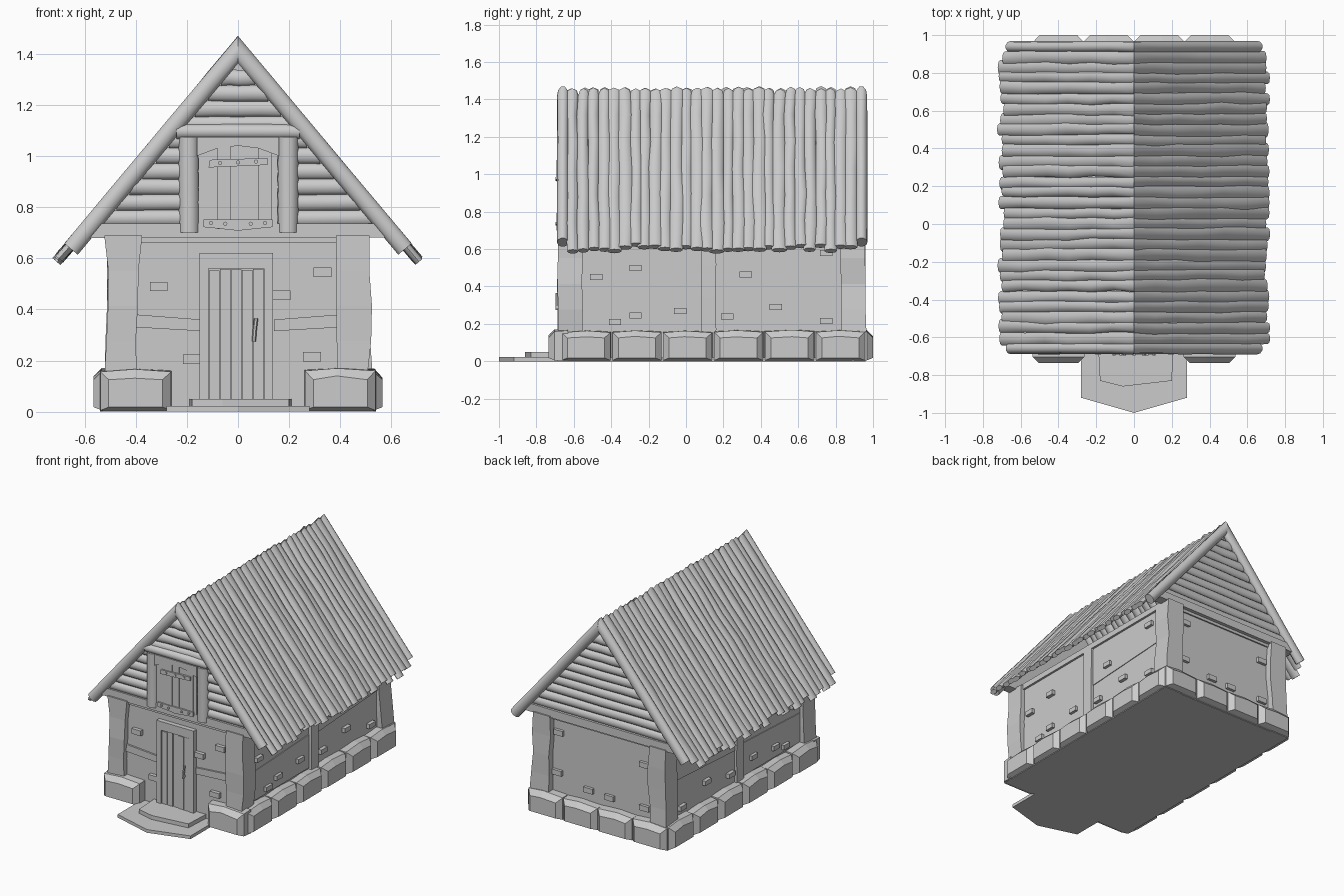
import bpy, bmesh, math, random
from mathutils import Vector as V

if "Cube" in bpy.data.objects:
    bpy.data.objects.remove(bpy.data.objects["Cube"])

random.seed(7)
rnd = random.uniform


def finish(bm, name, smooth=False):
    bmesh.ops.recalc_face_normals(bm, faces=bm.faces)
    me = bpy.data.meshes.new(name)
    bm.to_mesh(me)
    bm.free()
    ob = bpy.data.objects.new(name, me)
    bpy.context.collection.objects.link(ob)
    if smooth:
        bpy.ops.object.select_all(action='DESELECT')
        ob.select_set(True)
        bpy.context.view_layer.objects.active = ob
        bpy.ops.object.shade_smooth_by_angle(angle=math.radians(50))
    return ob


def loft(bm, rings):
    """Skin a list of point rings and cap both ends."""
    vs = [[bm.verts.new(p) for p in r] for r in rings]
    n = len(vs[0])
    for a, b in zip(vs, vs[1:]):
        for i in range(n):
            bm.faces.new((a[i], a[(i + 1) % n], b[(i + 1) % n], b[i]))
    bm.faces.new(vs[0][::-1])
    bm.faces.new(vs[-1])


def tube(bm, p0, p1, u, ru, rv, seg=10, steps=4, wob=0.004, miter=False, taper=1):
    """Slightly crooked log from p0 to p1; u is the cross-section axis."""
    p0, p1, u = V(p0), V(p1), V(u)
    d = (p1 - p0).normalized()
    v = d.cross(u).normalized()
    off = math.pi / 4 if seg == 4 else 0
    k = math.sqrt(2) if seg == 4 else 1
    rings = []
    for s in range(steps + 1):
        c = p0.lerp(p1, s / steps) + u * rnd(-wob, wob) + v * rnd(-wob, wob) * .6
        f = k * (1 + rnd(-wob, wob) * 20)
        g = k * (1 + (taper - 1) * s / steps)
        ring = [c + u * ru * f * math.cos(off + math.tau * i / seg)
                + v * rv * g * math.sin(off + math.tau * i / seg) for i in range(seg)]
        if miter and s == 0:  # cut the upper end vertically at the ridge
            ring = [p - d * (p.x / d.x) for p in ring]
        rings.append(ring)
    loft(bm, rings)


def box(bm, x0, x1, y0, y1, z0, z1):
    loft(bm, [[V((x, y, z)) for x, y in ((x0, y0), (x1, y0), (x1, y1), (x0, y1))]
              for z in (z0, z1)])


def prism(bm, pts, vec):
    pts = [V(p) for p in pts]
    loft(bm, [pts, [p + V(vec) for p in pts]])


# walls, floor and ceiling
bm = bmesh.new()
box(bm, -.485, .485, -.65, .915, 0, .68)
finish(bm, "walls")
bm = bmesh.new()
box(bm, -.53, .53, -.69, .95, 0, .02)
finish(bm, "floor_slab")
bm = bmesh.new()
box(bm, -.5, .5, -.66, .925, .66, .70)
finish(bm, "wall_top_beam")

# raised plaster layers on the walls
bm = bmesh.new()
for s in (-1, 1):
    prism(bm, [(s * .14, -.64, .315), (s * .40, -.64, .33), (s * .40, -.64, .38), (s * .14, -.64, .36)], (0, -.022, 0))
    prism(bm, [(s * .48, -.55, .17), (s * .48, .08, .17), (s * .48, .08, .40), (s * .48, -.55, .37)], (s * .01, 0, 0))
    prism(bm, [(s * .48, .16, .38), (s * .48, .85, .42), (s * .48, .85, .64), (s * .48, .16, .65)], (s * .01, 0, 0))
finish(bm, "plaster_layers")

# corner and middle posts
bm = bmesh.new()
for s in (-1, 1):
    for y in (-.62, .895):
        tube(bm, (s * .455, y, 0), (s * .445, y, .69), (1, 0, 0), .066, .066, 4, 5, .007)
    tube(bm, (s * .475, .12, 0), (s * .475, .12, .69), (1, 0, 0), .03, .04, 4, 4, .004)
finish(bm, "wall_posts")

# scattered bricks
bm = bmesh.new()
side = [(-.48, .45), (-.27, .5), (-.38, .21), (-.27, .245), (-.03, .27),
        (.22, .24), (.32, .465), (.48, .29), (.75, .58), (.75, .215)]
for y, z in side:
    for s in (-1, 1):
        box(bm, s * .49 - .02, s * .49 + .02, y - .033, y + .033, z - .016, z + .016)
for x, z in [(-.31, .49), (.33, .545), (.17, .455), (-.18, .205), (.29, .215)]:
    box(bm, x - .035, x + .035, -.675, -.63, z - .018, z + .018)
for x, z in [(.33, .58), (.34, .3), (-.33, .53), (.1, .24), (-.06, .23), (-.33, .23)]:
    box(bm, x - .035, x + .035, .9, .935, z - .018, z + .018)
finish(bm, "wall_bricks")


# foundation stones
def stone(bm, base, along, out, length, depth):
    base, along, out = V(base), V(along), V(out)
    c, h = rnd(-.02, .02), .162 + rnd(-.004, .004)
    l = length / 2 - .002

    def ring(d, e, z0, z1, peak):
        pts = [(-l + e, z0), (l - e, z0), (l - e, z1), (c, z1 + peak), (-l + e, z1)]
        return [base + along * a + out * d + V((0, 0, z)) for a, z in pts]
    loft(bm, [ring(0, 0, 0, h, .006), ring(depth * .7, .003, .005, h - .005, .01),
              ring(depth, .035, .018, .125, rnd(.005, .015))])


bm = bmesh.new()
for s in (-1, 1):
    for i in range(6):
        stone(bm, (s * .46, -.535 + .272 * i, 0), (0, 1, 0), (s, 0, 0), .272, .105)
    stone(bm, (s * .4, -.63, 0), (1, 0, 0), (0, -1, 0), .285, .105)
for i in range(4):
    stone(bm, (-.4 + .267 * i, .89, 0), (1, 0, 0), (0, 1, 0), .272, .11)
finish(bm, "foundation_stones")

# door steps
bm = bmesh.new()
prism(bm, [(-.28, -.6, 0), (-.28, -.92, 0), (0, -1, 0), (.28, -.92, 0), (.28, -.6, 0)], (0, 0, .022))
prism(bm, [(-.19, -.64, .02), (-.18, -.83, .02), (-.06, -.86, .02), (.2, -.83, .02), (.21, -.64, .02)], (0, 0, .03))
finish(bm, "door_steps")

# door frame, planks and handle
bm = bmesh.new()
box(bm, -.15, -.115, -.682, -.64, .02, .62)
box(bm, .102, .137, -.682, -.64, .02, .62)
box(bm, -.115, .102, -.682, -.64, .56, .62)
finish(bm, "door_frame")
bm = bmesh.new()
for i in range(5):
    x = -.113 + .043 * i
    box(bm, x, x + .040, -.64, -.675 + rnd(-.005, .005), .05, .555 + rnd(-.004, .004))
finish(bm, "door_planks")
bm = bmesh.new()
tube(bm, (.062, -.69, .275), (.07, -.69, .365), (1, 0, 0), .008, .008, 6, 2, .001)
for z in (.29, .35):
    box(bm, .06, .073, -.69, -.66, z - .006, z + .006)
finish(bm, "door_handle")

# gables: backing panel, bottom beam and horizontal logs
SL = .72 / .86
bm = bmesh.new()
for y in (-.625, .885):
    prism(bm, [(-.58, y, .69), (.58, y, .69), (0, y, .69 + .58 / SL)], (0, .02, 0))
finish(bm, "gable_panels")
bm = bmesh.new()
for y in (-.64, .915):
    tube(bm, (-.585, y, .708), (.585, y, .708), (0, 1, 0), .035, .028, 4, 4, .001)
    for i in range(10):
        z = .757 + i * .061
        w = (1.385 - z) * SL
        tube(bm, (-w, y, z), (w, y, z), (0, 1, 0), .028, .034, 10, 4, .003)
finish(bm, "gable_logs", True)

# roof logs, thinning towards the eaves, and thick edge logs on both slopes
bm, edge = bmesh.new(), bmesh.new()
for s in (-1, 1):
    d, n = V((s * .642, 0, -.767)), V((s * .767, 0, .642))
    for i in range(28):
        y = -.605 + .0552 * i + rnd(-.006, .006)
        p = V((0, y, 1.466)) - n * (.027 + rnd(-.002, .005))
        tube(bm, p, p + d * rnd(1.08, 1.13) + n * .008, (0, 1, 0), .034 + rnd(-.004, .006),
             .026, 8, 6, .005, True, .65)
    for y in (-.658, .938):
        p = V((0, y, 1.472)) - n * .036
        tube(edge, p, p + d * 1.06, (0, 1, 0), .031, .036, 10, 5, .001, True)
finish(bm, "roof_logs", True)
finish(edge, "roof_edge_logs", True)

# loft window frame
bm = bmesh.new()
for x in (-.192, .195):
    tube(bm, (x, -.655, .70), (x, -.655, 1.075), (1, 0, 0), .041, .038, 10, 3, .001)
tube(bm, (-.24, -.652, 1.095), (.24, -.652, 1.095), (0, 1, 0), .036, .032, 10, 3, .001)
finish(bm, "window_frame", True)
bm = bmesh.new()
top = [(x, -.64, 1.075) for x in (.16, -.16)]
low = [(.16 * t, -.64, 1.04 - .04 * t * t) for t in (-1, -.5, 0, .5, 1)]
prism(bm, top + low, (0, -.046, 0))
finish(bm, "window_arch")

# shutter planks, straps and rivets
bm = bmesh.new()
box(bm, -.155, .155, -.674, -.63, .705, 1.06)
for i in range(5):
    x = -.133 + .0535 * i
    box(bm, x, x + .050, -.64, -.680 + rnd(-.003, .003), .715, 1.045)
finish(bm, "shutter_planks")
bm = bmesh.new()
prism(bm, [(-.115, -.67, .955), (.115, -.67, .965), (.115, -.67, .992), (-.11, -.67, .985)], (0, -.021, 0))
prism(bm, [(-.135, -.67, .722), (0, -.67, .708), (.135, -.67, .722), (.135, -.67, .752), (-.135, -.67, .752)], (0, -.019, 0))
finish(bm, "shutter_straps")
bm = bmesh.new()
for x, z in [(-.07, .972), (0, .975), (.07, .978), (-.105, .738), (-.05, .735), (.05, .735), (.105, .738)]:
    tube(bm, (x, -.68, z), (x, -.697, z), (1, 0, 0), .008, .008, 8, 1, 0)
finish(bm, "shutter_rivets", True)
